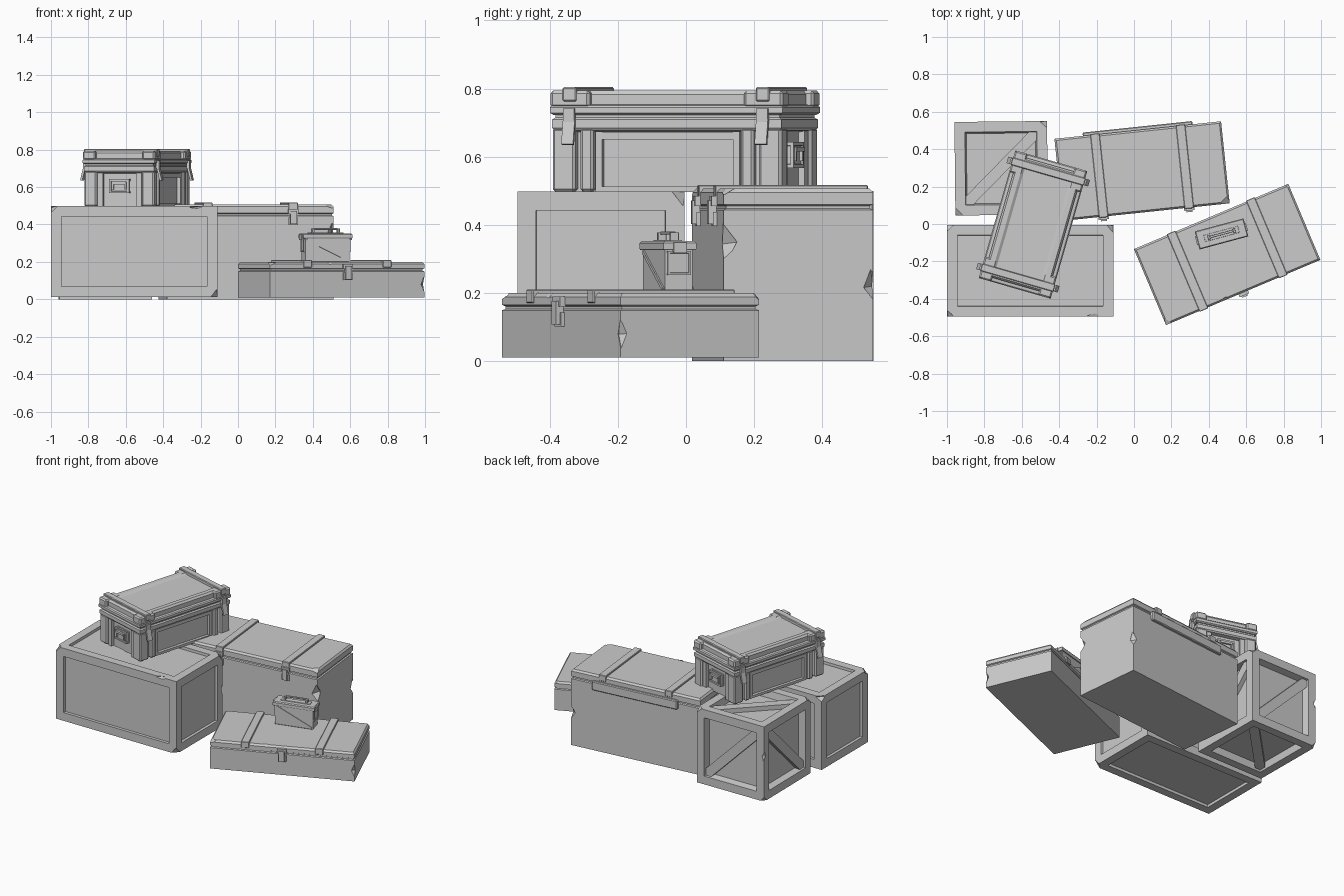
import bpy, bmesh, random
from math import radians
from mathutils import Matrix, Vector, Euler

if "Cube" in bpy.data.objects:
    bpy.data.objects.remove(bpy.data.objects["Cube"])

random.seed(4)


def frame(x, y, z, deg):
    return Matrix.Translation((x, y, z)) @ Matrix.Rotation(radians(deg), 4, 'Z')


def finish(name, bm, mat):
    bmesh.ops.recalc_face_normals(bm, faces=bm.faces)
    mesh = bpy.data.meshes.new(name)
    bm.to_mesh(mesh)
    bm.free()
    obj = bpy.data.objects.new(name, mesh)
    obj.matrix_world = mat
    bpy.context.collection.objects.link(obj)
    return obj


def add_box(bm, c, s, rot=(0, 0, 0)):
    m = Matrix.Translation(c) @ Euler([radians(a) for a in rot]).to_matrix().to_4x4() @ Matrix.Diagonal((*s, 1))
    return bmesh.ops.create_cube(bm, size=1, matrix=m)['verts']


def boxes(name, mat, items, bevel=0):
    """One object made of several boxes: (centre, size[, rotation])."""
    bm = bmesh.new()
    for it in items:
        add_box(bm, *it)
    if bevel:
        bmesh.ops.bevel(bm, geom=bm.edges[:], offset=bevel, segments=1, affect='EDGES')
    return finish(name, bm, mat)


def loft(name, mat, lx, ly, rings):
    """Stack of rectangles, each given as (inset, z)."""
    bm = bmesh.new()
    loops = []
    for d, z in rings:
        a, b = lx / 2 - d, ly / 2 - d
        loops.append([bm.verts.new((sx * a, sy * b, z)) for sx, sy in ((-1, -1), (1, -1), (1, 1), (-1, 1))])
    for lo, hi in zip(loops, loops[1:]):
        for i in range(4):
            j = (i + 1) % 4
            bm.faces.new((lo[i], lo[j], hi[j], hi[i]))
    bm.faces.new(loops[0][::-1])
    bm.faces.new(loops[-1])
    return finish(name, bm, mat)


def panel_box(name, mat, c, s, border, depth, slope=0.001):
    """Box whose six faces are sunken panels."""
    bm = bmesh.new()
    add_box(bm, c, s)
    bmesh.ops.recalc_face_normals(bm, faces=bm.faces)
    faces = bm.faces[:]
    bmesh.ops.inset_individual(bm, faces=faces, thickness=border, use_even_offset=True)
    bmesh.ops.inset_individual(bm, faces=faces, thickness=slope, depth=-depth, use_even_offset=True)
    return finish(name, bm, mat)


def chip(obj, spots):
    """Knock small splinters out of edges and corners: (x, y, z, sx, sy, sz)."""
    bm = bmesh.new()
    for x, y, z, *s in spots:
        jitter = Euler([random.uniform(-.2, .2) for _ in range(3)]).to_matrix().to_4x4()
        m = Matrix.Translation((x, y, z)) @ jitter @ Matrix.Diagonal((*s, 1))
        bmesh.ops.create_uvsphere(bm, u_segments=4, v_segments=2, radius=1, matrix=m)
    cutter = finish('chip_cutter', bm, obj.matrix_world.copy())
    cutter.hide_render = True
    mod = obj.modifiers.new('chips', 'BOOLEAN')
    mod.operation, mod.solver, mod.object = 'DIFFERENCE', 'EXACT', cutter
    bpy.context.view_layer.update()
    mesh = bpy.data.meshes.new_from_object(obj.evaluated_get(bpy.context.evaluated_depsgraph_get()))
    obj.modifiers.clear()
    obj.data = mesh
    bpy.data.objects.remove(cutter)


S = (-1, 1)

# Long crate
f = frame(-.555, -.25, .255, 0)
crate = panel_box('long_crate', f, (0, 0, 0), (.89, .49, .485), .055, .018)
chip(crate, [(.445, -.245, -.24, .04, .04, .04), (-.445, -.245, .24, .04, .04, .03),
             (-.445, .245, .24, .05, .04, .03), (.445, .245, .24, .04, .04, .04),
             (.34, -.245, .2425, .06, .02, .012), (.445, .245, 0, .015, .015, .06)])

# Square crate with diagonal braces
f = frame(-.71, .298, .25, .6)
crate = panel_box('square_crate', f, (0, 0, 0), (.495, .5, .5), .055, .045, .008)
chip(crate, [(-.2475, -.25, .25, .06, .05, .02), (.2475, .25, .25, .04, .04, .03),
             (-.2475, .25, .05, .015, .015, .05), (-.2475, .25, -.25, .03, .03, .03)])
braces = []
for s in S:
    braces += [((0, 0, s * .222), (.54, .06, .03), (0, 0, 45)),
               ((0, s * .222, 0), (.54, .03, .06), (0, 45, 0)),
               ((s * .22, 0, 0), (.03, .54, .06), (45, 0, 0))]
boxes('square_crate_braces', f, braces)


# Chests with strapped lids
def chest(label, f, h, seam, latches):
    w = .2205
    body = loft(label + '_body', f, .896, 2 * w, [
        (0, 0), (0, seam - .008), (.008, seam - .004), (.008, seam + .004),
        (0, seam + .008), (0, h - .012), (.01, h)])
    boxes(label + '_straps', f, [((s * .23, 0, h - .01), (.05, 2 * w + .01, .04)) for s in S], .003)
    parts = []
    for x in latches:
        parts += [((x, -w - .007, seam + .018), (.055, .018, .028)),
                  ((x, -w - .012, seam - .015), (.034, .024, .07)),
                  ((x, -w - .005, seam - .035), (.05, .012, .04))]
    boxes(label + '_latches', f, parts)
    return body


f = frame(.043, .283, 0, 6)
body = chest('tall_chest', f, .507, .452, (-.23, .23))
boxes('tall_chest_hinge_bar', f, [((0, .225, .438), (.59, .026, .06))], .005)
chip(body, [(.448, -.2205, .35, .045, .045, .06), (.448, .2205, .22, .03, .03, .05),
            (.44, -.2205, .507, .07, .05, .02), (-.448, -.2205, .507, .04, .04, .03)])

f = frame(.498, -.163, .01, 22.9)
body = chest('low_chest', f, .19, .147, (0,))
chip(body, [(.448, -.2205, .07, .022, .022, .045), (-.448, -.2205, .19, .05, .04, .02),
            (.448, .2205, .19, .03, .03, .02), (-.1, -.2205, .19, .05, .015, .015)])

# Reinforced case on top of the crates
f = frame(-.54, -.003, .497, 74)
loft('case_body', f, .70, .39, [
    (.03, 0), (.03, .175), (.006, .18), (0, .188), (0, .212), (.008, .218), (.008, .228)])
loft('case_lid', f, .71, .40, [
    (.008, .226), (0, .232), (0, .248), (.006, .254), (.022, .256), (.022, .285),
    (.032, .297), (.06, .297), (.075, .287)])
posts, lid_corners, bands, clips = [], [], [], []
for sx in S:
    for sy in S:
        posts += [((sx * .315, sy * .16, .094), (.07, .07, .188)),
                  ((sx * .245, sy * .178, .094), (.04, .034, .188))]
        lid_corners.append(((sx * .295, sy * .165, .272), (.12, .07, .05)))
        clips += [((sx * .295, sy * .203, .225), (.034, .016, .04)),
                  ((sx * .295, sy * .212, .175), (.036, .012, .075), (sy * 14, 0, 0))]
    bands.append(((sx * .295, 0, .286), (.042, .408, .042)))
boxes('case_corner_posts', f, posts, .008)
boxes('case_lid_corners', f, lid_corners, .008)
boxes('case_top_bands', f, bands, .004)
boxes('case_latches', f, clips)

# Case side frames and end handles
rails, grips = [], []
for s in S:
    rails += [((s * .21, s2 * .174, .09), (.02, .02, .175)) for s2 in S]
    rails.append(((0, s * .174, .165), (.44, .02, .022)))
    rails.append(((0, s * .174, .008), (.44, .02, .016)))
    rails += [((s * .328, s2 * .108, .09), (.022, .03, .18)) for s2 in S]
    panel_box('case_handle_plate', f, (s * .33, 0, .108), (.035, .11, .075), .01, .006)
    grips.append(((s * .349, 0, .125), (.012, .075, .014)))
    grips += [((s * .345, s2 * .035, .11), (.012, .01, .04)) for s2 in S]
boxes('case_side_frames', f, rails)
boxes('case_handles', f, grips)

# Small metal can on the low chest
f = frame(.468, -.053, .198, 15)
loft('can_body', f, .245, .085, [(.003, 0), (0, .004), (0, .13)])
loft('can_lid', f, .27, .1, [(.002, .128), (0, .131), (0, .148), (.005, .154)])
boxes('can_side_ribs', f, [((0, s * .043, .067), (.255, .008, .012), (0, 26, 0)) for s in S])
for s in S:
    panel_box('can_end_plate', f, (s * .122, 0, .09), (.016, .07, .07), .006, .004)
boxes('can_catch', f, [((.134, 0, .135), (.014, .04, .03)), ((-.134, 0, .135), (.014, .05, .03))])

# Can carry handle
boxes('can_handle', f, [((0, 0, .155), (.19, .036, .006)), ((0, 0, .178), (.13, .012, .009))]
      + [((s * .07, 0, .166), (.012, .026, .028)) for s in S], .001)
